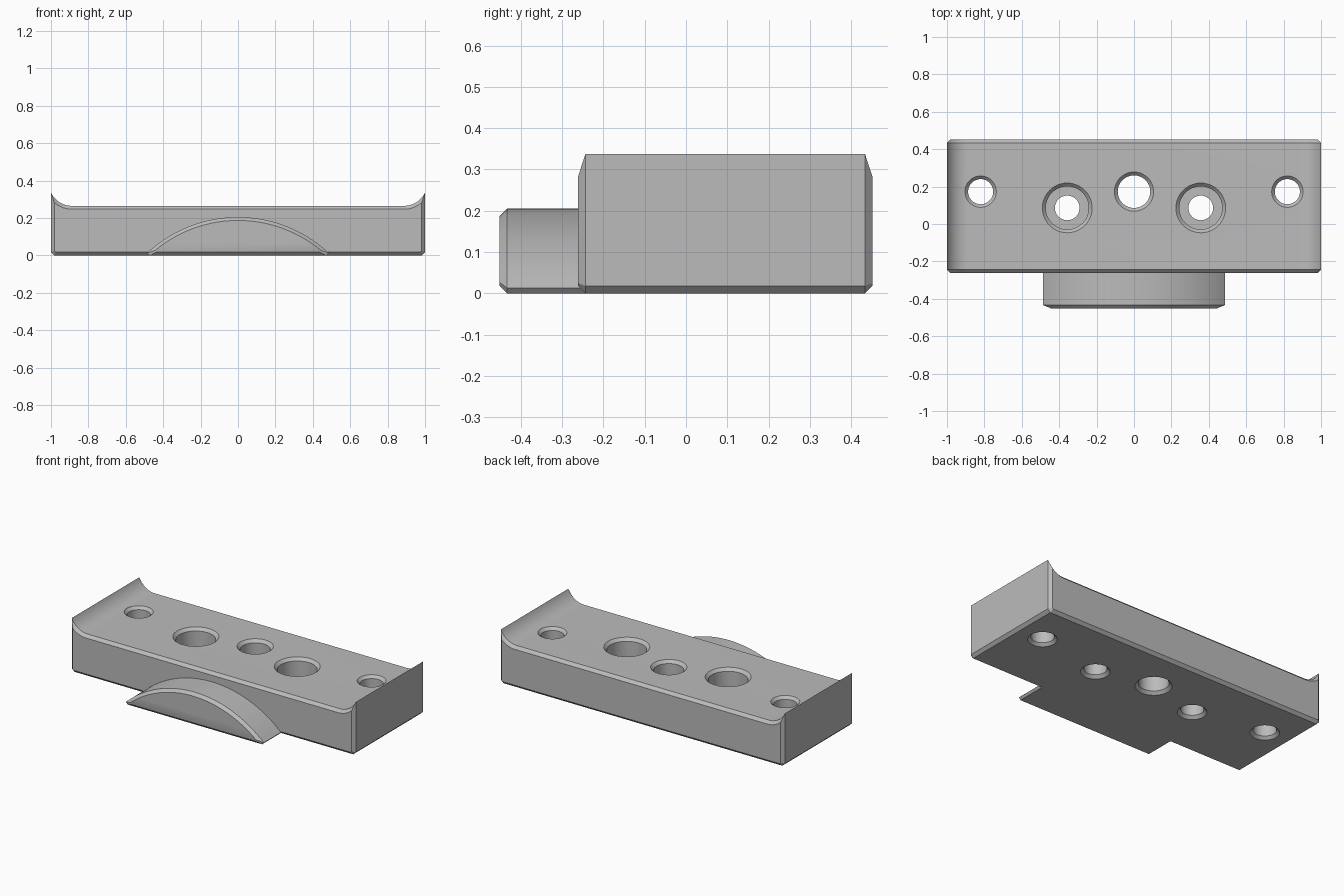
import bpy, bmesh, math

if "Cube" in bpy.data.objects:
    bpy.data.objects.remove(bpy.data.objects["Cube"])

C = 0.018                       # chamfer size used everywhere
T = math.tan(math.radians(22.5))

steel = bpy.data.materials.new("plain grey")
steel.diffuse_color = (0.5, 0.5, 0.5, 1)
steel.use_nodes = True
steel.node_tree.nodes["Principled BSDF"].inputs["Base Color"].default_value = steel.diffuse_color


def make_object(name, bm):
    bmesh.ops.recalc_face_normals(bm, faces=bm.faces)
    me = bpy.data.meshes.new(name)
    bm.to_mesh(me)
    bm.free()
    ob = bpy.data.objects.new(name, me)
    bpy.context.collection.objects.link(ob)
    me.materials.append(steel)
    return ob


def loft(bm, rings, cap_end=True):
    """Bridge closed rings of equal length and cap the ends."""
    loops = [[bm.verts.new(p) for p in r] for r in rings]
    n = len(loops[0])
    for a, b in zip(loops, loops[1:]):
        for i in range(n):
            j = (i + 1) % n
            bm.faces.new((a[i], a[j], b[j], b[i]))
    bm.faces.new(loops[0])
    if cap_end:
        bm.faces.new(loops[-1])


def mirrored(half):
    """Right half of an outline (bottom to top) completed to the left."""
    return half + [(-x, z) for x, z in reversed(half) if x > 1e-6]


# body outline with raised, concave end lips, inset by d
def body_outline(d, steps=16):
    top, x0, r = 0.265, 0.888, 0.123
    half = [(1 - C - d * T, d), (1 - d, C + d * T)]
    end = math.asin((1 - d - x0) / (r + d))
    for i in range(steps + 1):
        a = end * (1 - i / steps)
        half.append((x0 + (r + d) * math.sin(a), top + r - (r + d) * math.cos(a)))
    return mirrored(half)


# tongue outline: circular segment, inset by d
def tongue_outline(d, steps=24):
    r, zc = 0.711, -0.506
    z_end = 0.0133 + d * 0.75
    end = math.acos((z_end - zc) / (r - d))
    x_end = (r - d) * math.sin(end)
    half = [(x_end - 0.012 + d * 0.3, d)]
    for i in range(steps + 1):
        a = end * (1 - i / steps)
        half.append(((r - d) * math.sin(a), zc + (r - d) * math.cos(a)))
    return mirrored(half)


def place(outline, y):
    return [(x, y, z) for x, z in outline]


# main block
bm = bmesh.new()
loft(bm, [place(body_outline(C), -0.2615), place(body_outline(0), -0.2437),
          place(body_outline(0), 0.4337), place(body_outline(C), 0.4515)])
body = make_object("mounting_block", bm)

# front tongue
bm = bmesh.new()
loft(bm, [place(tongue_outline(C), -0.4515), place(tongue_outline(0), -0.4335),
          place(tongue_outline(0), -0.2437)], cap_end=False)
tongue = make_object("front_tongue", bm)


# chamfered holes, cut as lathed plugs: (radius, height) steps
def hole_steps(r, c, bore=None, floor=0.11):
    steps = [(r + c, -0.05), (r + c, 0), (r, c)]
    top = r
    if bore:
        steps += [(r, floor), (bore, floor)]
        top = bore
    return steps + [(top, 0.265 - c), (top + c, 0.265), (top + c, 0.45)]


bm = bmesh.new()
holes = [(0, 0.173, hole_steps(0.087, C))]
for s in (-1, 1):
    holes.append((s * 0.82, 0.173, hole_steps(0.067, 0.017)))
    holes.append((s * 0.357, 0.086, hole_steps(0.066, C, 0.115)))
N = 48
for hx, hy, steps in holes:
    loft(bm, [[(hx + r * math.cos(2 * math.pi * i / N),
                hy + r * math.sin(2 * math.pi * i / N), z) for i in range(N)]
              for r, z in steps])
cutter = make_object("hole_cutter", bm)
cutter.hide_render = True

mod = body.modifiers.new("holes", 'BOOLEAN')
mod.operation = 'DIFFERENCE'
mod.solver = 'EXACT'
mod.object = cutter
bpy.context.view_layer.objects.active = body
bpy.ops.object.modifier_apply(modifier=mod.name)
bpy.data.objects.remove(cutter)

# smooth curved surfaces, keep chamfers crisp
for ob in (body, tongue):
    bpy.ops.object.select_all(action='DESELECT')
    ob.select_set(True)
    bpy.context.view_layer.objects.active = ob
    bpy.ops.object.shade_smooth_by_angle(angle=math.radians(25))
